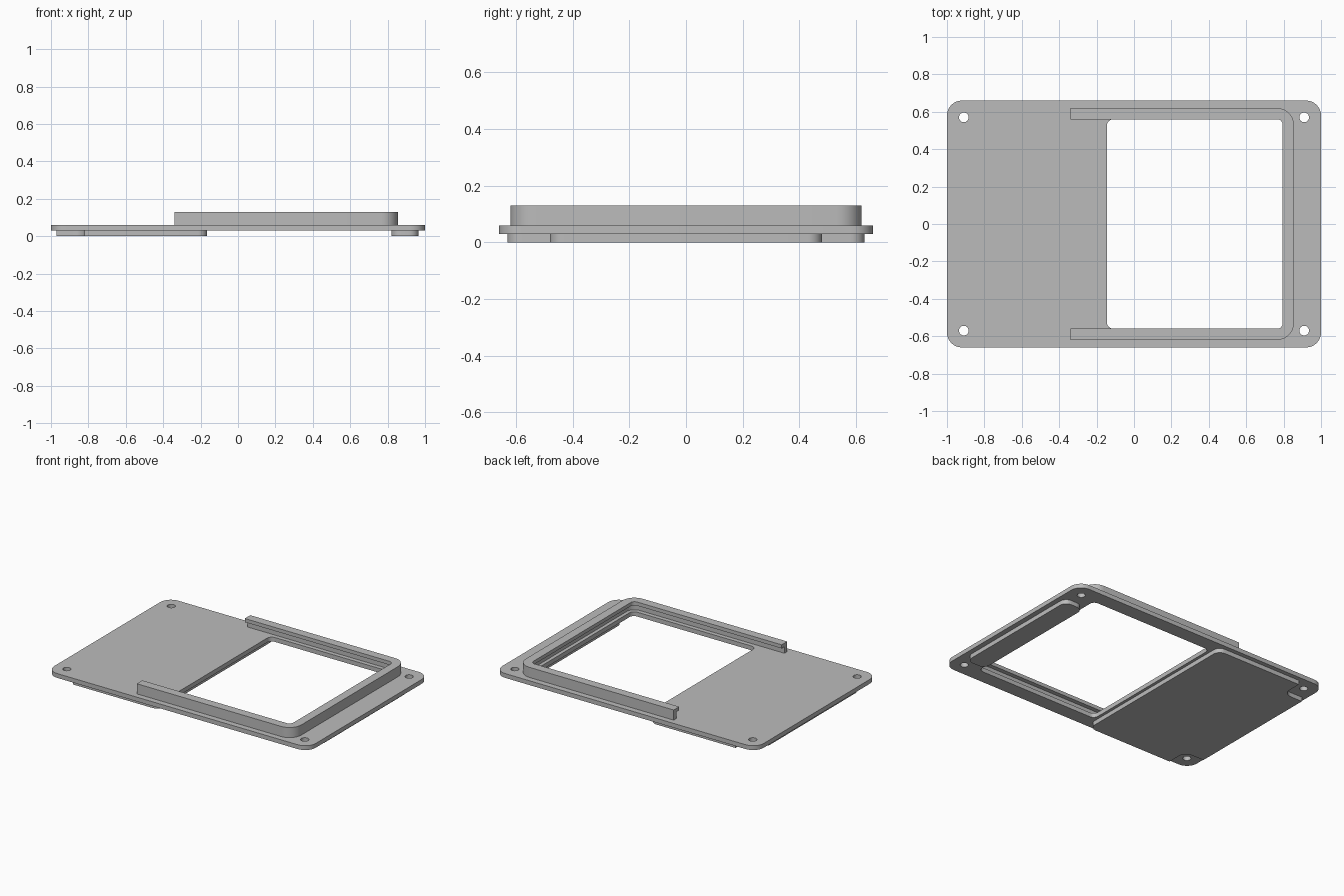
import bpy, bmesh
from math import pi, sin, cos, radians
from mathutils import Vector

cube = bpy.data.objects.get("Cube")
if cube:
    bpy.data.objects.remove(cube)

grey = bpy.data.materials.new("plain_grey")
grey.use_nodes = True
colour = (0.5, 0.5, 0.5, 1)
grey.diffuse_color = colour
grey.node_tree.nodes["Principled BSDF"].inputs["Base Color"].default_value = colour


def rounded(corners, steps=8):
    """Outline through (x, y, radius) corners, each replaced by a tangent arc."""
    pts = []
    for i, (x, y, r) in enumerate(corners):
        p = Vector((x, y))
        if r == 0:
            pts.append(p)
            continue
        a = (Vector(corners[i - 1][:2]) - p).normalized()
        b = (Vector(corners[(i + 1) % len(corners)][:2]) - p).normalized()
        centre = p + (a + b) * r
        for k in range(steps + 1):
            t = k / steps * pi / 2
            pts.append(centre - b * r * cos(t) - a * r * sin(t))
    return pts


def rect(x0, x1, y, r):
    return rounded([(x0, -y, r), (x1, -y, r), (x1, y, r), (x0, y, r)])


def circle(x, y, r, n=24):
    return [Vector((x + r * cos(2 * pi * k / n), y + r * sin(2 * pi * k / n))) for k in range(n)]


def finish(name, bm):
    bmesh.ops.remove_doubles(bm, verts=bm.verts, dist=1e-5)
    bmesh.ops.recalc_face_normals(bm, faces=bm.faces)
    mesh = bpy.data.meshes.new(name)
    bm.to_mesh(mesh)
    bm.free()
    mesh.materials.append(grey)
    obj = bpy.data.objects.new(name, mesh)
    bpy.context.collection.objects.link(obj)
    bpy.ops.object.select_all(action='DESELECT')
    obj.select_set(True)
    bpy.context.view_layer.objects.active = obj
    bpy.ops.object.shade_smooth_by_angle(angle=radians(30))


def slab(name, outlines, z0, z1):
    """Flat part: first outline is the edge, the others are openings."""
    bm = bmesh.new()
    edges = []
    for outline in outlines:
        vs = [bm.verts.new((p.x, p.y, z0)) for p in outline]
        edges += [bm.edges.new((v, vs[i - 1])) for i, v in enumerate(vs)]
    bmesh.ops.triangle_fill(bm, edges=edges, use_beauty=True, use_dissolve=False)
    base = list(bm.faces)
    top = bmesh.ops.extrude_face_region(bm, geom=base, use_keep_orig=True)
    verts = [g for g in top["geom"] if isinstance(g, bmesh.types.BMVert)]
    bmesh.ops.translate(bm, vec=(0, 0, z1 - z0), verts=verts)
    finish(name, bm)


# Base plate with window and four screw holes
holes = [circle(sx * 0.91, sy * 0.57, 0.026) for sx in (-1, 1) for sy in (-1, 1)]
slab("base_plate", [rect(-1, 1, 0.66, 0.08), rect(-0.145, 0.8, 0.56, 0.035)] + holes, 0.03, 0.06)

# Raised pad underneath, notched around the two left-hand holes
half = [(-0.165, 0.63, 0.05), (-0.82, 0.63, 0), (-0.82, 0.48, 0.06), (-0.97, 0.48, 0)]
pad = half + [(x, -y, r) for x, y, r in reversed(half)]
slab("underside_pad", [rounded(pad)], 0, 0.03)

# Narrow foot under the other end
slab("underside_foot", [rect(0.82, 0.965, 0.48, 0.05)], 0, 0.03)

# U-shaped rail: an overhanging lip section swept round three sides
SECTION = [(0, 0.06), (0, 0.13), (0.06, 0.13), (0.06, 0.105), (0.03, 0.105), (0.03, 0.06)]
bm = bmesh.new()
rings = []
for d, z in SECTION:
    r, x, y = 0.09 - d, 0.855 - d, 0.62 - d
    path = rounded([(-0.34, -y, 0), (x, -y, r), (x, y, r), (-0.34, y, 0)])
    rings.append([bm.verts.new((p.x, p.y, z)) for p in path])
for i, ring in enumerate(rings):
    prev = rings[i - 1]
    for k in range(len(ring) - 1):
        bm.faces.new((prev[k], prev[k + 1], ring[k + 1], ring[k]))
for end in (0, -1):
    bm.faces.new([ring[end] for ring in rings])
finish("slide_rail", bm)
